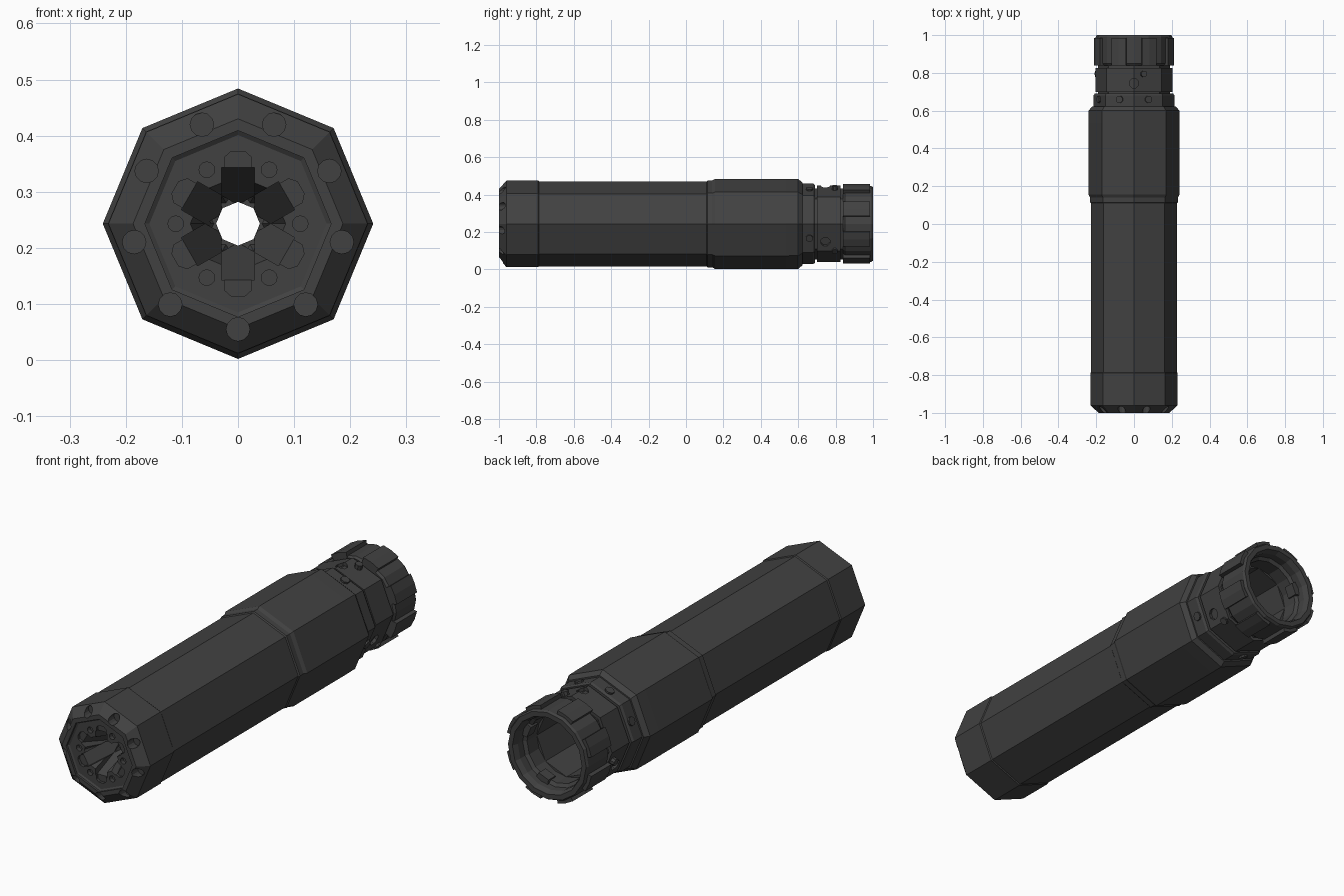
import bpy, bmesh, math
from mathutils import Matrix, Vector

if "Cube" in bpy.data.objects:
    bpy.data.objects.remove(bpy.data.objects["Cube"])

CZ = 0.243  # height of the tube axis
mat = bpy.data.materials.new("dark grey metal")
mat.diffuse_color = (0.053, 0.053, 0.053, 1)
mat.use_nodes = True
mat.node_tree.nodes["Principled BSDF"].inputs["Base Color"].default_value = mat.diffuse_color


def finish(name, bm):
    bmesh.ops.recalc_face_normals(bm, faces=bm.faces[:])
    me = bpy.data.meshes.new(name)
    bm.to_mesh(me)
    bm.free()
    me.materials.append(mat)
    ob = bpy.data.objects.new(name, me)
    bpy.context.collection.objects.link(ob)
    return ob


def polar(r, deg, y):
    a = math.radians(deg)
    return Vector((r * math.cos(a), y, CZ + r * math.sin(a)))


def lathe(name, profile, segs=8, offset=0):
    """Closed (y, r) loop swept round the axis."""
    bm = bmesh.new()
    rings = [[bm.verts.new(polar(r, offset + 360 * k / segs, y)) for y, r in profile]
             for k in range(segs)]
    n = len(profile)
    for k in range(segs):
        a, b = rings[k], rings[(k + 1) % segs]
        for i in range(n):
            j = (i + 1) % n
            bm.faces.new((a[i], a[j], b[j], b[i]))
    return finish(name, bm)


def prism(name, bottom, top):
    """Solid between two matching outlines."""
    bm = bmesh.new()
    a = [bm.verts.new(p) for p in bottom]
    b = [bm.verts.new(p) for p in top]
    bm.faces.new(a)
    bm.faces.new(b)
    for i in range(len(a)):
        j = (i + 1) % len(a)
        bm.faces.new((a[i], a[j], b[j], b[i]))
    return finish(name, bm)


def axial_pin(r, deg, radius, y0, y1):
    c = polar(r, deg, 0)
    pts = [(c.x + radius * math.cos(math.tau * k / 12), c.z + radius * math.sin(math.tau * k / 12))
           for k in range(12)]
    return prism("pin", [(x, y0, z) for x, z in pts], [(x, y1, z) for x, z in pts])


def radial_pin(name, y, deg, radius, r0, r1, segs=8):
    a = math.radians(deg)
    out, side = Vector((math.cos(a), 0, math.sin(a))), Vector((-math.sin(a), 0, math.cos(a)))
    o = Vector((0, y, CZ))
    pts = [o + radius * (math.cos(math.tau * (k + .5) / segs) * side
                         + math.sin(math.tau * (k + .5) / segs) * Vector((0, 1, 0)))
           for k in range(segs)]
    return prism(name, [p + out * r0 for p in pts], [p + out * r1 for p in pts])


def cut(ob, cutters):
    for c in cutters:
        m = ob.modifiers.new("cut", 'BOOLEAN')
        m.operation, m.solver, m.object = 'DIFFERENCE', 'EXACT', c
    dg = bpy.context.evaluated_depsgraph_get()
    me = bpy.data.meshes.new_from_object(ob.evaluated_get(dg))
    ob.modifiers.clear()
    ob.data = me
    for c in cutters:
        bpy.data.objects.remove(c)


# main tube with recessed, funnelled front face
body = lathe("main_tube", [
    (-1, .187), (-.96, .231), (-.79, .231), (-.785, .227), (.11, .227), (.115, .232),
    (.14, .232), (.155, .241), (.535, .241), (.60, .240), (.622, .222), (.622, .15),
    (.50, .15), (.50, .039), (-.84, .039), (-.985, .085), (-.985, .158), (-.99, .166), (-1, .166)])

# front cuts: scallops in the bevel, small bolt holes and six flared slots
cutters = [axial_pin(.188, -90 + 40 * k, .021, -1.1, -.955) for k in range(9)]
cutters += [axial_pin(.111, 60 * k, .014, -1.1, -.965) for k in range(6)]
for k in range(6):
    rot = (Matrix.Translation((0, 0, CZ)) @ Matrix.Rotation(math.radians(30 - 60 * k - 30), 4, 'Y'))
    w = .029
    side = [(0, -1.1), (.10, -1.1), (.10, -.972), (.037, -.82), (0, -.82)]
    cutters.append(prism("slot", [rot @ Vector((-w, y, r)) for r, y in side],
                         [rot @ Vector((w, y, r)) for r, y in side]))
    tip = [(-.0245, .07), (.0245, .07), (.0245, .118), (.012, .129), (-.012, .129), (-.0245, .118)]
    cutters.append(prism("slot_tip", [rot @ Vector((x, -1.1, z)) for x, z in tip],
                         [rot @ Vector((x, -.972, z)) for x, z in tip]))
cut(body, cutters)

# stepped neck and locking collar
lathe("neck_ring", [(.615, .215), (.68, .215), (.69, .208), (.69, .15), (.615, .15)])
lathe("neck_core", [(.68, .19), (.86, .19), (.86, .15), (.68, .15)])
collar = lathe("locking_collar", [(.70, .205), (.825, .205), (.825, .16), (.70, .16)])
cut(collar, [radial_pin("hole", .745, d, .026, .175, .3) for d in (90, 210, 330)])
for d in (67.5, 112.5, 247.5, 337.5, 157.5):
    radial_pin("collar_stud", .66, d, .02, .17, .207)
for d in (75, 195, 315):
    radial_pin("collar_knob", .795, d, .017, .17, .211)

# toothed end ring with stepped mouth
lathe("end_ring", [(.84, .195), (.85, .203), (.99, .203), (1, .197), (1, .175),
                   (.975, .165), (.94, .165), (.93, .15), (.84, .15)], 16)
for k in range(8):
    arc = [22.5 + 45 * k + d for d in (-11, 0, 11)]
    outline = [(.217, a) for a in arc] + [(.185, a) for a in reversed(arc)]
    prism("grip_tooth", [polar(r, a, .84) for r, a in outline],
          [polar(r, a, .985) for r, a in outline])
    # small locking lugs inside the mouth
    if k % 3 == 0:
        lug = [(.17, arc[0]), (.17, arc[2]), (.14, arc[2]), (.14, arc[0])]
        prism("mouth_lug", [polar(r, a, .90) for r, a in lug], [polar(r, a, .95) for r, a in lug])
